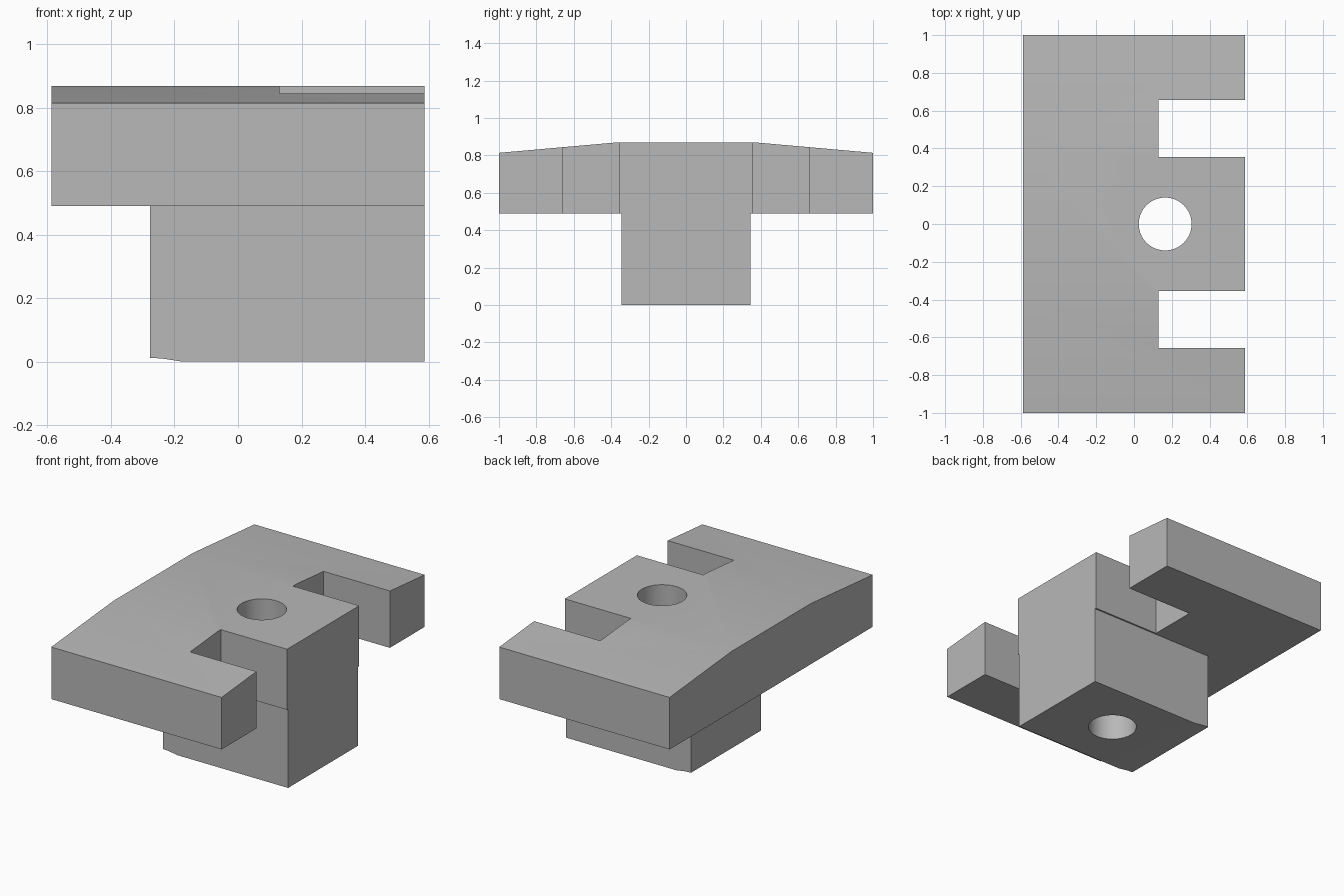
import bpy
import bmesh
from mathutils import Vector, Matrix
from math import radians

cube = bpy.data.objects.get("Cube")
if cube:
    bpy.data.objects.remove(cube, do_unlink=True)

HALF_X = 0.587      # half width of the plate
PLATE_Z = 0.49      # underside of the plate

grey = bpy.data.materials.new("plain grey")
grey.use_nodes = True
grey.diffuse_color = (0.48, 0.48, 0.48, 1)
grey.node_tree.nodes["Principled BSDF"].inputs["Base Color"].default_value = (0.48, 0.48, 0.48, 1)


def finish(name, bm):
    bmesh.ops.recalc_face_normals(bm, faces=bm.faces)
    mesh = bpy.data.meshes.new(name)
    bm.to_mesh(mesh)
    bm.free()
    mesh.materials.append(grey)
    obj = bpy.data.objects.new(name, mesh)
    bpy.context.collection.objects.link(obj)
    return obj


def extrude(name, points, direction):
    """Solid made by sweeping a closed profile along a direction."""
    bm = bmesh.new()
    face = bm.faces.new([bm.verts.new(p) for p in points])
    swept = bmesh.ops.extrude_face_region(bm, geom=[face])["geom"]
    verts = [v for v in swept if isinstance(v, bmesh.types.BMVert)]
    bmesh.ops.translate(bm, verts=verts, vec=Vector(direction))
    return finish(name, bm)


def combine(target, tool, operation):
    mod = target.modifiers.new(operation.lower(), 'BOOLEAN')
    mod.operation, mod.object, mod.solver = operation, tool, 'EXACT'
    bpy.ops.object.select_all(action='DESELECT')
    bpy.context.view_layer.objects.active = target
    target.select_set(True)
    bpy.ops.object.modifier_apply(modifier=mod.name)
    bpy.data.objects.remove(tool, do_unlink=True)


# Clamp plate: flat in the middle, sloping down to both ends
half = [(0.39, 0.868), (1, 0.814), (1, PLATE_Z)]
profile = half + [(-y, z) for y, z in reversed(half)]
plate = extrude("clamp_plate", [(-HALF_X, y, z) for y, z in profile], (2 * HALF_X, 0, 0))

# Open slots at both sides of the tongue
for side in (-1, 1):
    slot = [(0.13, 0.355), (1, 0.355), (1, 0.657), (0.13, 0.657)]
    cutter = extrude("slot_cutter", [(x, side * y, 0.3) for x, y in slot], (0, 0, 1))
    combine(plate, cutter, 'DIFFERENCE')

# Lower block with a slightly relieved bottom edge
block = [(-0.277, 0.6), (-0.277, 0.012), (-0.24, 0.01), (-0.175, 0),
         (HALF_X, 0), (HALF_X, 0.6)]
block = extrude("lower_block", [(x, -0.345, z) for x, z in block], (0, 0.69, 0))
combine(plate, block, 'UNION')

# Bolt hole through plate and block
bm = bmesh.new()
bmesh.ops.create_cone(bm, cap_ends=True, segments=64, radius1=0.14, radius2=0.14,
                      depth=2, matrix=Matrix.Translation((0.165, 0, 0.5)))
combine(plate, finish("hole_cutter", bm), 'DIFFERENCE')

bpy.ops.object.shade_smooth_by_angle(angle=radians(30))
